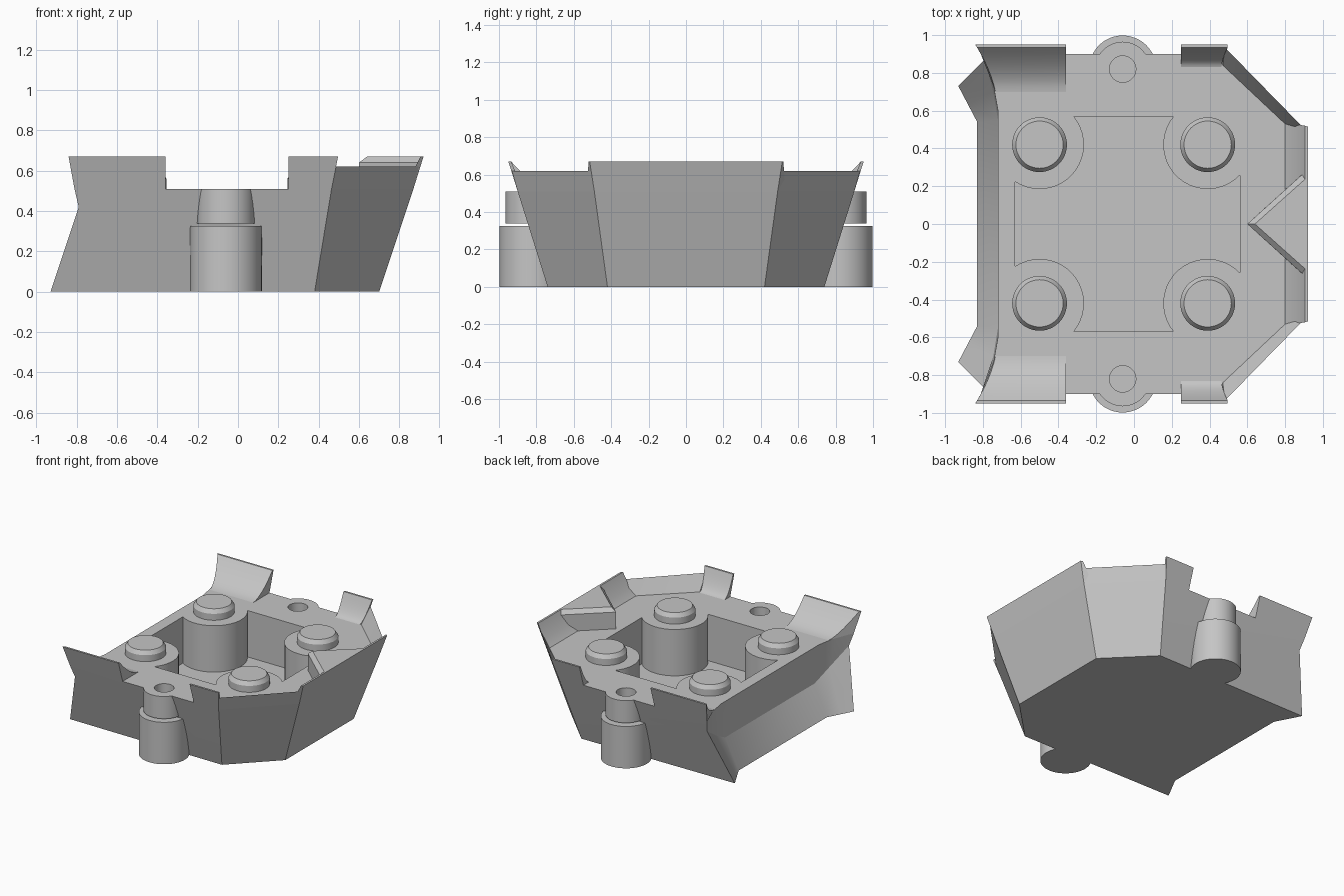
import bpy, bmesh
from math import sin, cos, tau, radians, acos, asin

cube = bpy.data.objects.get("Cube")
if cube:
    bpy.data.objects.remove(cube)

grey = bpy.data.materials.new("mid grey")
grey.use_nodes = True
grey.diffuse_color = (0.56, 0.56, 0.56, 1)
grey.node_tree.nodes["Principled BSDF"].inputs["Base Color"].default_value = grey.diffuse_color

DECK, TOP, LIP, FLOOR = 0.51, 0.67, 0.62, 0.15
HOOK_X, HOOK_Y = -0.06, 0.82


def loft(name, sections):
    """Skin a stack of closed sections and cap both ends."""
    bm = bmesh.new()
    rings = [[bm.verts.new(p) for p in sec] for sec in sections]
    n = len(rings[0])
    for a, b in zip(rings, rings[1:]):
        for i in range(n):
            j = (i + 1) % n
            bm.faces.new((a[i], a[j], b[j], b[i]))
    bm.faces.new(rings[0])
    bm.faces.new(rings[-1])
    bmesh.ops.recalc_face_normals(bm, faces=bm.faces)
    mesh = bpy.data.meshes.new(name)
    bm.to_mesh(mesh)
    bm.free()
    mesh.materials.append(grey)
    obj = bpy.data.objects.new(name, mesh)
    bpy.context.collection.objects.link(obj)
    return obj


def lathe(name, x, y, profile, sides=48):
    """Round part from (radius, height) pairs."""
    return loft(name, [[(x + r * cos(tau * i / sides), y + r * sin(tau * i / sides), z)
                        for i in range(sides)] for r, z in profile])


def cut(obj, cutters):
    """Subtract the cutters and bake the result."""
    for c in cutters:
        c.hide_render = True
        mod = obj.modifiers.new("cut", 'BOOLEAN')
        mod.operation, mod.solver, mod.object = 'DIFFERENCE', 'EXACT', c
    graph = bpy.context.evaluated_depsgraph_get()
    baked = bpy.data.meshes.new_from_object(obj.evaluated_get(graph))
    obj.modifiers.clear()
    obj.data = baked


def rear_curve(y):
    """x of the curved rear edge at a distance y from the middle."""
    return -0.72 - 0.12 * (max(y - 0.6, 0) / 0.35) ** 1.8


def flip(points, s):
    return [(x, y * s, z) for x, y, z in points]


def blend(a, b, t):
    return tuple(p + (q - p) * t for p, q in zip(a, b))


# hull: half outline at the base, waist and deck, mirrored across y
base = [(0.70, 0.42, 0), (0.38, 0.74, 0), (-0.93, 0.73, 0), (-0.88, 0.635, 0), (-0.83, 0.54, 0)]
deck = [(0.87, 0.49, DECK), (0.464, 0.90, DECK)] + [(rear_curve(y), y, DECK) for y in (0.90, 0.76, 0.60)]
waist = [blend(base[i], deck[i], 0.45) for i in (0, 1)]
waist += [(-0.79, 0.87, 0.42), (-0.745, 0.70, 0.31), (-0.72, 0.55, 0.23)]
hull = loft("hull", [h + flip(h, -1)[::-1] for h in (base, waist, deck)])

# central pocket, with a round boss biting into each corner
x0, x1, yw, boss = -0.63, 0.56, 0.57, 0.235
post_xs, post_y = (-0.50, 0.39), 0.42
outline = []
for sx, sy in ((1, 1), (-1, 1), (-1, -1), (1, -1)):
    cx = post_xs[sx > 0]
    a0 = -acos(abs((x1 if sx > 0 else x0) - cx) / boss)
    a1 = tau / 2 - asin((yw - post_y) / boss)
    # sweep round the side of the boss that faces the pocket
    start, end = a0, a1 - tau
    arc = [(cx + sx * boss * cos(a), sy * (post_y + boss * sin(a)))
           for a in (start + (end - start) * i / 20 for i in range(21))]
    outline += arc if sx * sy > 0 else arc[::-1]
pocket = loft("pocket_cutter", [[(x, y, z) for x, y in outline] for z in (FLOOR, 0.8)])
holes = [lathe("hole_cutter", HOOK_X, s * HOOK_Y, [(0.07, 0.345), (0.07, 0.8)], 32) for s in (1, -1)]
cut(hull, [pocket] + holes)

# concave ramp section from the outer wall to its foot on the deck
def ramp(foot, steps=8):
    pts = [(0.90, DECK), (0.95, TOP)]
    for i in range(steps + 1):
        u = 1 - i / steps
        pts.append((foot + (0.935 - foot) * u, DECK + (TOP - DECK) * u ** 1.7))
    return pts


for s, side in ((-1, "front"), (1, "back")):
    # tall rear fin, its end following the curved rear edge
    sec = ramp(0.70)
    loft(side + "_rear_fin", [flip([(-0.36, y, z) for y, z in sec], s),
                              flip([(rear_curve(y), y, z) for y, z in sec], s)])
    # short forward fin
    sec = ramp(0.83)
    loft(side + "_forward_fin", [flip([(0.25, y, z) for y, z in sec], s),
                                 flip([(0.464 + 0.2 * (z - DECK), y, z) for y, z in sec], s)])
    # low lip along the slanted corner
    loft(side + "_corner_lip", [
        flip([(0.464, 0.90, DECK), (0.482, 0.934, LIP), (0.47, 0.84, DECK)], s),
        flip([(0.87, 0.49, DECK), (0.903, 0.503, LIP), (0.80, 0.53, DECK)], s)])

    # side lug: wide lower barrel, small gap, then a narrower collar with a hole
    lathe(side + "_lug_barrel", HOOK_X, s * HOOK_Y, [(0.178, 0), (0.178, 0.325)])
    collar = lathe(side + "_lug_collar", HOOK_X, s * HOOK_Y, [(0.145, 0.337), (0.145, DECK)])
    cut(collar, holes)

    # bevelled studs on the bosses
    for x in post_xs:
        lathe(side + "_stud", x, s * post_y,
              [(0.145, DECK - 0.02), (0.145, DECK + 0.05), (0.125, DECK + 0.08)])

for c in [pocket] + holes:
    bpy.data.objects.remove(c)

# nose rim
loft("nose_rim", [[(0.87, s * 0.49, DECK), (0.92, s * 0.515, TOP), (0.905, s * 0.52, TOP),
                   (0.85, s * 0.53, 0.56), (0.80, s * 0.53, DECK)] for s in (-1, 1)])

# pointed wedge behind the nose rim, with a bevelled top edge
loft("nose_wedge", [[(tip, 0, z), (back, w, z), (back, -w, z)] for tip, back, w, z in
                    ((0.60, 0.87, 0.245, DECK), (0.60, 0.91, 0.28, 0.64), (0.64, 0.92, 0.25, TOP))])

# smooth the round parts, keep the hard edges
bpy.ops.object.select_all(action='DESELECT')
for obj in bpy.context.collection.objects:
    if obj.type == 'MESH':
        obj.select_set(True)
        bpy.context.view_layer.objects.active = obj
bpy.ops.object.shade_smooth_by_angle(angle=radians(25))
